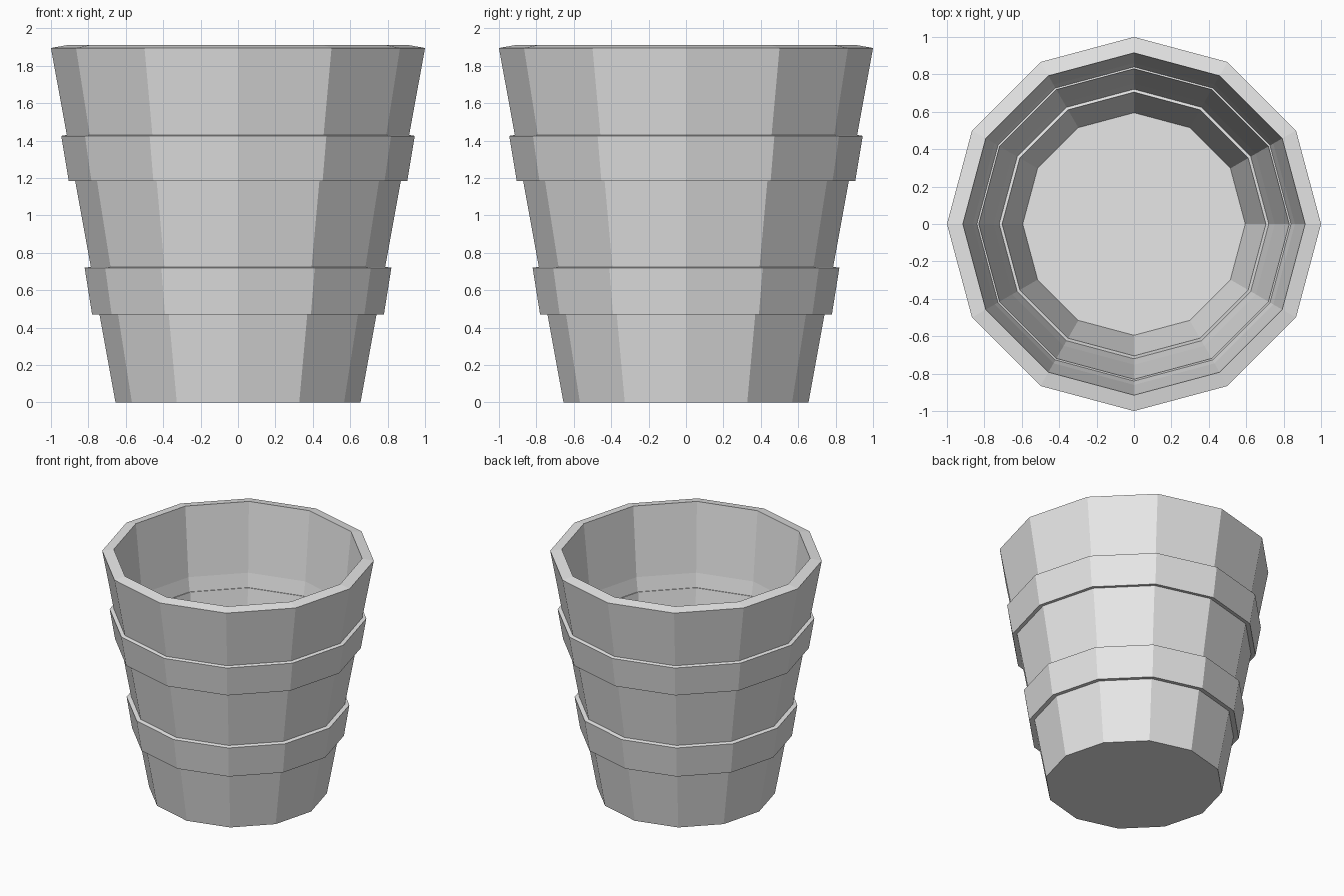
import bpy
import bmesh
import math

SIDES = 12

cube = bpy.data.objects.get("Cube")
if cube:
    bpy.data.objects.remove(cube, do_unlink=True)

gray = bpy.data.materials.new("light_gray")
gray.use_nodes = True
color = (0.8, 0.8, 0.8, 1)
gray.diffuse_color = color
gray.node_tree.nodes["Principled BSDF"].inputs["Base Color"].default_value = color


def lathe(name, profile, closed=True):
    """Turn a (radius, height) profile into a faceted ring, or a capped cup."""
    bm = bmesh.new()
    rings = []
    for radius, height in profile:
        ring = []
        for i in range(SIDES):
            angle = math.tau * i / SIDES
            ring.append(bm.verts.new((radius * math.cos(angle),
                                      radius * math.sin(angle), height)))
        rings.append(ring)
    pairs = list(zip(rings, rings[1:]))
    if closed:
        pairs.append((rings[-1], rings[0]))
    else:
        bm.faces.new(rings[0])
        bm.faces.new(rings[-1])
    for a, b in pairs:
        for i in range(SIDES):
            j = (i + 1) % SIDES
            bm.faces.new((a[i], a[j], b[j], b[i]))
    bmesh.ops.recalc_face_normals(bm, faces=bm.faces[:])
    mesh = bpy.data.meshes.new(name)
    bm.to_mesh(mesh)
    bm.free()
    mesh.materials.append(gray)
    obj = bpy.data.objects.new(name, mesh)
    bpy.context.collection.objects.link(obj)
    return obj


def outer(height):
    """Point on the tapered outside of the bucket."""
    return (0.655 + 0.182 * height, height)


# Base cup with a floor
lathe("base_cup", [outer(0), outer(0.53), (0.705, 0.54), (0.595, 0.06)], closed=False)

# Middle and top wall sections, with small gaps behind the bands
lathe("middle_wall", [outer(0.63), outer(1.24), (0.83, 1.25), (0.743, 0.64)])
lathe("top_wall", [outer(1.345), (1.0, 1.895), (0.915, 1.91), (0.86, 1.356)])

# Raised bands covering the joints
lathe("lower_band", [(0.78, 0.47), (0.82, 0.72), (0.757, 0.73), (0.71, 0.48)])
lathe("upper_band", [(0.905, 1.185), (0.945, 1.425), (0.875, 1.437), (0.83, 1.197)])
